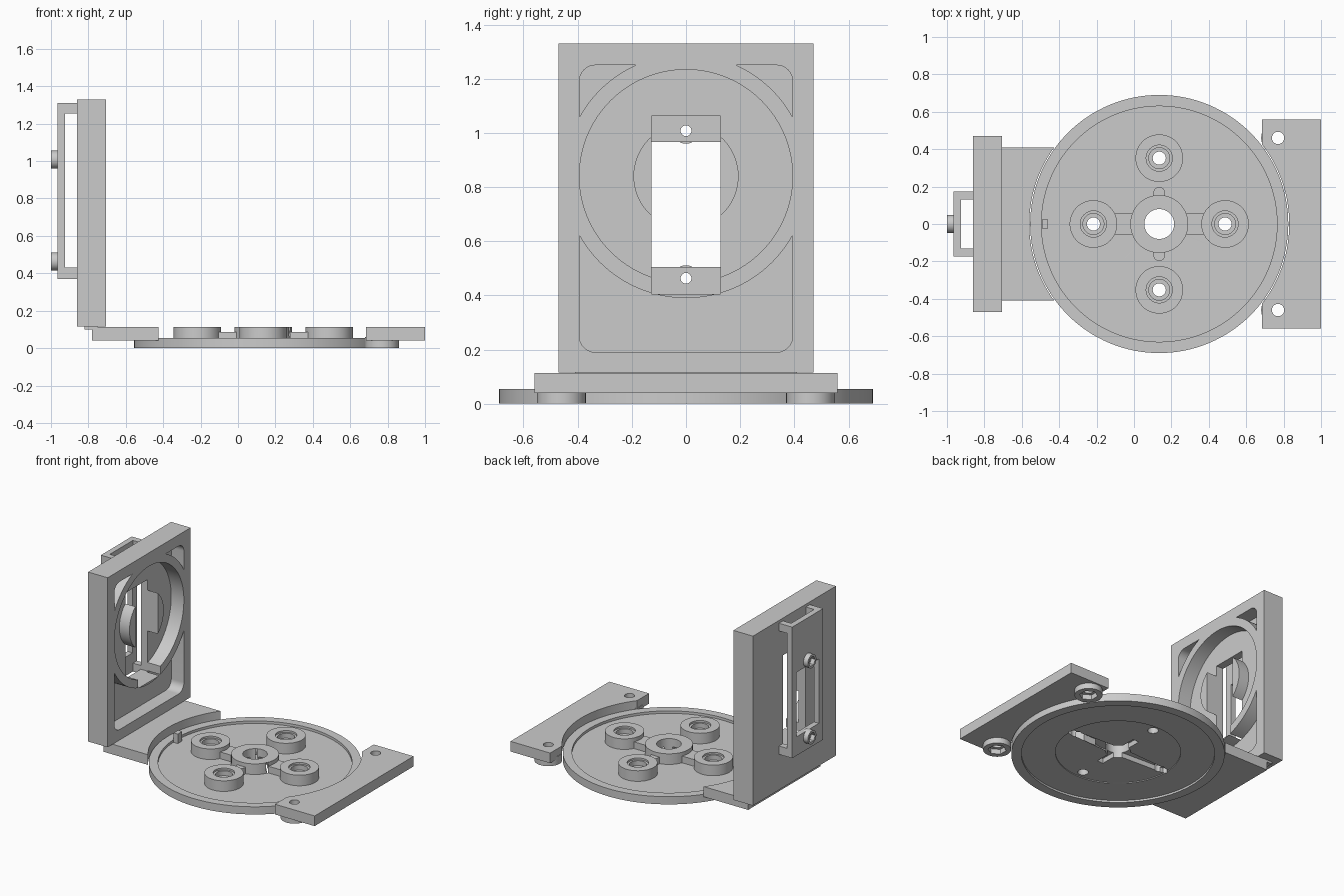
import bpy, bmesh, math
from mathutils import Matrix, Vector

cube = bpy.data.objects.get("Cube")
if cube:
    bpy.data.objects.remove(cube, do_unlink=True)

grey = bpy.data.materials.new("plain_grey")
grey.use_nodes = True
color = (0.6, 0.6, 0.6, 1)
grey.diffuse_color = color
grey.node_tree.nodes["Principled BSDF"].inputs["Base Color"].default_value = color

CX = 0.135      # turntable axis
HUB_Z = 0.84    # height of the round cavity in the upright


def finish(name, bm):
    bmesh.ops.recalc_face_normals(bm, faces=bm.faces)
    me = bpy.data.meshes.new(name)
    bm.to_mesh(me)
    bm.free()
    ob = bpy.data.objects.new(name, me)
    bpy.context.collection.objects.link(ob)
    me.materials.append(grey)
    return ob


def box(name, x, y, z):
    bm = bmesh.new()
    size = [b - a for a, b in (x, y, z)]
    mid = [(a + b) / 2 for a, b in (x, y, z)]
    bmesh.ops.create_cube(bm, size=1, matrix=Matrix.Translation(mid) @ Matrix.Diagonal((*size, 1)))
    return finish(name, bm)


def cyl(name, axis, r, a, b, u, v, sides=64):
    """Cylinder from a to b along axis; u, v are its other two coordinates."""
    bm = bmesh.new()
    mid = (a + b) / 2
    if axis == "z":
        m = Matrix.Translation((u, v, mid))
    else:
        m = Matrix.Translation((mid, u, v)) @ Matrix.Rotation(math.pi / 2, 4, "Y")
    bmesh.ops.create_cone(bm, cap_ends=True, segments=sides, radius1=r, radius2=r, depth=b - a, matrix=m)
    return finish(name, bm)


def prism(name, points, offset):
    bm = bmesh.new()
    face = bm.faces.new([bm.verts.new(p) for p in points])
    ext = bmesh.ops.extrude_face_region(bm, geom=[face])
    moved = [g for g in ext["geom"] if isinstance(g, bmesh.types.BMVert)]
    bmesh.ops.translate(bm, verts=moved, vec=Vector(offset))
    return finish(name, bm)


def lathe(name, profile, steps=128):
    bm = bmesh.new()
    verts = [bm.verts.new((r, 0, z)) for r, z in profile]
    edges = [bm.edges.new(p) for p in zip(verts, verts[1:])]
    bmesh.ops.spin(bm, geom=verts + edges, axis=(0, 0, 1), cent=(0, 0, 0), steps=steps, angle=math.tau)
    bmesh.ops.remove_doubles(bm, verts=bm.verts, dist=1e-4)
    bmesh.ops.translate(bm, verts=bm.verts, vec=(CX, 0, 0))
    return finish(name, bm)


def combine(target, others, op="DIFFERENCE"):
    for other in others:
        mod = target.modifiers.new("bool", "BOOLEAN")
        mod.operation, mod.solver, mod.object = op, "EXACT", other
        bpy.context.view_layer.objects.active = target
        bpy.ops.object.modifier_apply(modifier=mod.name)
        bpy.data.objects.remove(other, do_unlink=True)
    return target


# Turntable: rimmed disc with a thin web, recessed underneath
disc = lathe("turntable_disc", [(0, 0.02), (0.405, 0.02), (0.405, 0.014), (0.625, 0.014), (0.625, 0),
                                (0.69, 0), (0.69, 0.055), (0.63, 0.055), (0.63, 0.037), (0, 0.037)])
spots = [(CX + 0.352, 0), (CX - 0.352, 0), (CX, 0.352), (CX, -0.352)]
TOP = 0.113
adds = [cyl("boss", "z", 0.127, 0.025, TOP, x, y) for x, y in spots]
adds += [cyl("hub", "z", 0.155, 0.025, TOP, CX, 0),
         box("rib", (CX - 0.3, CX + 0.3), (-0.057, 0.057), (0.025, 0.085)),
         box("short_rib", (CX - 0.032, CX + 0.032), (-0.165, 0.165), (0.025, 0.085)),
         box("stop_tab", (-0.493, -0.46), (-0.025, 0.025), (0.025, 0.105))]
adds += [cyl("rib_end", "z", 0.032, 0.025, 0.085, CX, s * 0.165, 32) for s in (1, -1)]
combine(disc, adds, "UNION")

# Screw holes, counterbores, centre hole and the tapered cross pocket underneath
cuts = [cyl("hub_hole", "z", 0.08, -0.1, 0.3, CX, 0)]
for x, y in spots:
    cuts += [cyl("hole", "z", 0.035, -0.1, 0.3, x, y, 32),
             cyl("bore", "z", 0.056, 0.065, 0.3, x, y, 32),
             cyl("bore_lip", "z", 0.07, 0.1, 0.3, x, y, 32)]
for s in (1, -1):
    arm = [(0, -0.045), (0.4, -0.025), (0.415, 0), (0.4, 0.025), (0, 0.045)]
    cuts.append(prism("arm", [(CX + s * u, v, -0.05) for u, v in arm], (0, 0, 0.105)))
    cuts.append(box("short_arm", (CX - 0.024, CX + 0.024), sorted((0, s * 0.18)), (-0.05, 0.055)))
combine(disc, cuts)


def ring_cutter():
    return cyl("ring_cutter", "z", 0.695, -0.2, 0.4, CX, 0, 128)


# Base plate beneath the upright, hollowed round the disc
foot = box("upright_foot", (-0.78, -0.3), (-0.41, 0.41), (0.04, TOP))
combine(foot, [ring_cutter()])
box("foot_lip", (-0.82, -0.75), (-0.41, 0.41), (0.1, 0.125))

# Side bracket with two nut bosses below
bracket = box("side_bracket", (0.685, 1.0), (-0.56, 0.56), (0.04, TOP))
combine(bracket, [ring_cutter()])
ends = (0.46, -0.46)
combine(bracket, [cyl("nut_boss", "z", 0.09, 0, 0.06, 0.77, y) for y in ends], "UNION")
cuts = []
for y in ends:
    cuts += [cyl("hole", "z", 0.033, -0.1, 0.3, 0.77, y, 32),
             cyl("nut", "z", 0.06, -0.1, 0.035, 0.77, y, 6)]
combine(bracket, cuts)


# Upright: slab with a rounded pocket that leaves a ring and a hub standing
def rounded_rect(hw, z0, z1, r, x):
    pts = []
    corners = [(hw - r, z1 - r), (-hw + r, z1 - r), (-hw + r, z0 + r), (hw - r, z0 + r)]
    for i, (y, z) in enumerate(corners):
        for k in range(9):
            a = (i + k / 8) * math.pi / 2
            pts.append((x, y + r * math.cos(a), z + r * math.sin(a)))
    return pts


FRONT, FLOOR = -0.705, -0.805
upright = box("upright", (-0.86, FRONT), (-0.47, 0.47), (0.115, 1.33))
pocket = prism("pocket", rounded_rect(0.394, 0.19, 1.25, 0.06, FLOOR), (0.3, 0, 0))
combine(pocket, [cyl("ring", "x", 0.45, -1, 0, 0, HUB_Z, 128)])
cavity = cyl("cavity", "x", 0.3935, FLOOR, 0, 0, HUB_Z, 128)
combine(cavity, [cyl("hub", "x", 0.194, -1, FRONT - 0.02, 0, HUB_Z)])
slot = box("slot", (-0.9, 0), (-0.127, 0.127), (0.405, 1.063))
combine(upright, [pocket, cavity, slot])

# Rear mount: windowed plate on four corner posts, with two nut bosses
mount = box("rear_mount", (-0.965, -0.925), (-0.175, 0.175), (0.37, 1.31))
combine(mount, [box("window", (-1.1, -0.8), (-0.127, 0.127), (0.505, 0.967))])
posts = [box("post", (-0.94, -0.855), sorted((s * 0.13, s * 0.175)), z)
         for s in (1, -1) for z in ((0.37, 0.43), (1.255, 1.31))]
screws = (0.463, 1.008)
bosses = [cyl("nut_boss", "x", 0.048, -1, -0.95, 0, z) for z in screws]
combine(mount, posts + bosses, "UNION")
cuts = []
for z in screws:
    cuts += [cyl("hole", "x", 0.02, -1.1, -0.8, 0, z, 32),
             cyl("nut", "x", 0.035, -1.1, -0.97, 0, z, 6)]
combine(mount, cuts)

# Smooth the round walls, keep edges crisp
for ob in bpy.context.view_layer.objects:
    ob.select_set(ob.type == "MESH" and grey.name in ob.data.materials)
bpy.context.view_layer.objects.active = disc
bpy.ops.object.shade_smooth_by_angle(angle=math.radians(30))
